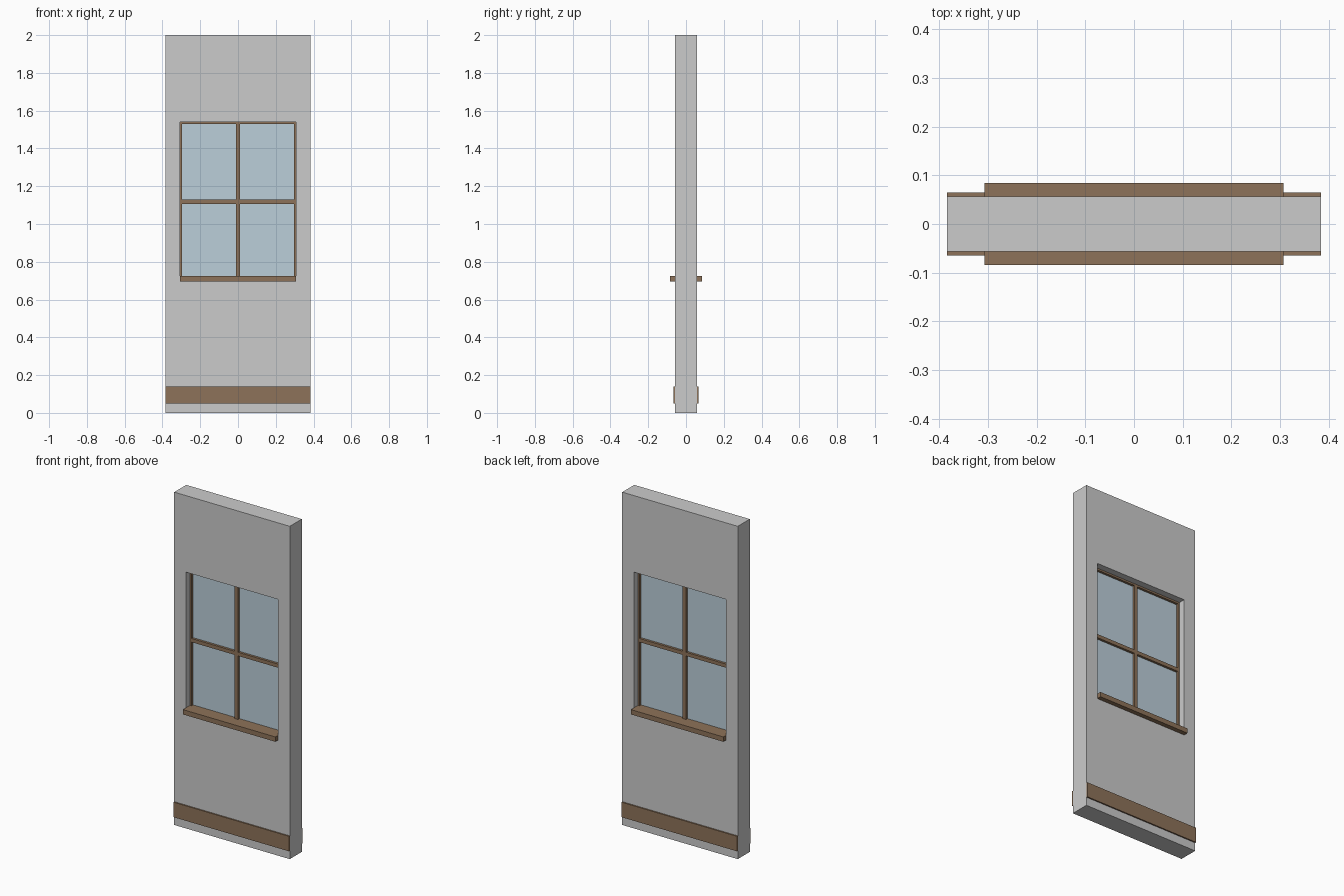
import bpy, bmesh

if "Cube" in bpy.data.objects:
    bpy.data.objects.remove(bpy.data.objects["Cube"])

def material(name, rgb):
    m = bpy.data.materials.new(name)
    m.diffuse_color = (*rgb, 1.0)
    m.use_nodes = True
    m.node_tree.nodes["Principled BSDF"].inputs["Base Color"].default_value = m.diffuse_color
    return m

WOOD = material("wood", (0.27, 0.17, 0.10))
GLASS = material("glass", (0.50, 0.62, 0.70))

def finish(name, bm, mat=None):
    bmesh.ops.recalc_face_normals(bm, faces=bm.faces)
    me = bpy.data.meshes.new(name)
    bm.to_mesh(me)
    bm.free()
    if mat:
        me.materials.append(mat)
    ob = bpy.data.objects.new(name, me)
    bpy.context.collection.objects.link(ob)
    return ob

def box(name, x, y, z, mat):
    """Box from (min, max) ranges on each axis."""
    bm = bmesh.new()
    bmesh.ops.create_cube(bm, size=1)
    for v in bm.verts:
        v.co = [r[0] if c < 0 else r[1] for c, r in zip(v.co, (x, y, z))]
    return finish(name, bm, mat)

W, D, H = 0.384, 0.057, 2.0            # wall half width, half depth, height
OX, OZ0, OZ1 = 0.307, 0.695, 1.54      # window opening
SILL_TOP = 0.724
BAR, EDGE, BD = 0.022, 0.011, 0.017    # bar width, frame width, half depth

# wall: rectangular ring extruded through its thickness
bm = bmesh.new()
def loop(x, z0, z1):
    return [bm.verts.new((a, -D, b)) for a, b in ((-x, z0), (x, z0), (x, z1), (-x, z1))]
outer, inner = loop(W, 0, H), loop(OX, OZ0, OZ1)
ring = [bm.faces.new((outer[i], outer[(i + 1) % 4], inner[(i + 1) % 4], inner[i]))
        for i in range(4)]
ext = bmesh.ops.extrude_face_region(bm, geom=ring, use_keep_orig=True)["geom"]
bmesh.ops.translate(bm, vec=(0, 2 * D, 0),
                    verts=[g for g in ext if isinstance(g, bmesh.types.BMVert)])
finish("wall", bm)

# baseboards on both faces
for side, s in (("front", -1), ("back", 1)):
    box(f"baseboard_{side}", (-W, W), sorted((s * D, s * 0.065)), (0.05, 0.14), WOOD)

# sill running through the wall
box("window_sill", (-OX, OX), (-0.084, 0.084), (OZ0, SILL_TOP), WOOD)

# window frame
for side, s in (("left", -1), ("right", 1)):
    box(f"frame_{side}", sorted((s * OX, s * (OX - EDGE))), (-BD, BD), (SILL_TOP, OZ1), WOOD)
box("frame_top", (-OX, OX), (-BD, BD), (OZ1 - EDGE, OZ1), WOOD)

# cross bars
mid = (OZ0 + OZ1) / 2
box("upright_bar", (-BAR / 2, BAR / 2), (-BD, BD), (SILL_TOP, OZ1), WOOD)
box("cross_bar", (-OX, OX), (-BD, BD), (mid - BAR / 2, mid + BAR / 2), WOOD)

# glass pane
box("glass_pane", (-OX, OX), (-0.003, 0.003), (SILL_TOP, OZ1), GLASS)
